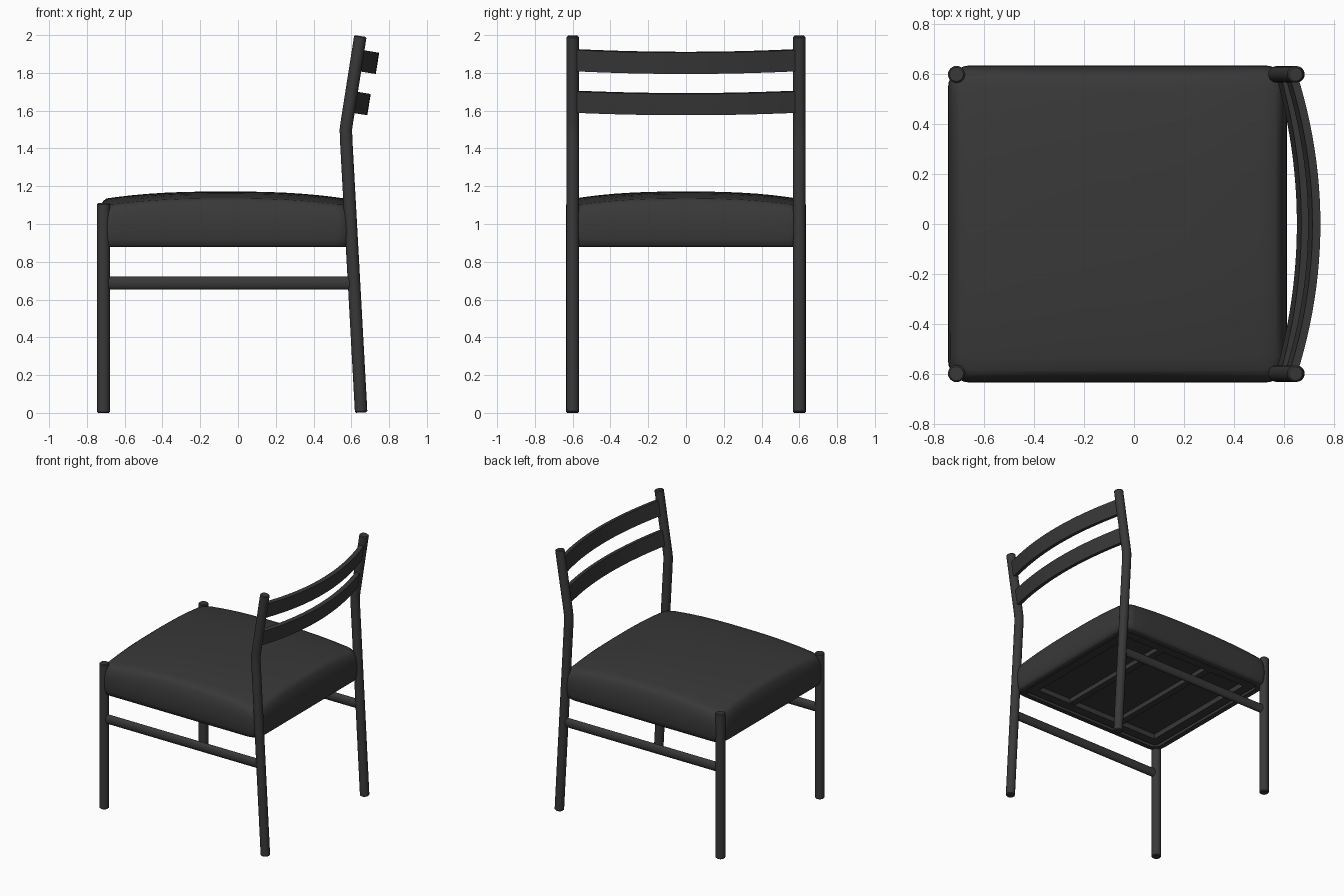
import bpy, bmesh
from math import sin, cos, pi
from mathutils import Vector

cube = bpy.data.objects.get("Cube")
if cube:
    bpy.data.objects.remove(cube, do_unlink=True)


def material(name, value):
    m = bpy.data.materials.new(name)
    m.use_nodes = True
    m.diffuse_color = (value, value, value, 1)
    m.node_tree.nodes["Principled BSDF"].inputs["Base Color"].default_value = (value, value, value, 1)
    return m


charcoal = material("charcoal", 0.04)


def loft(name, rings, angle=40):
    """Skin a list of equal-length rings and cap both ends."""
    bm = bmesh.new()
    loops = [[bm.verts.new(p) for p in ring] for ring in rings]
    n = len(loops[0])
    for a, b in zip(loops, loops[1:]):
        for i in range(n):
            j = (i + 1) % n
            bm.faces.new((a[i], a[j], b[j], b[i]))
    bm.faces.new(loops[0][::-1])
    bm.faces.new(loops[-1])
    bmesh.ops.recalc_face_normals(bm, faces=bm.faces)
    mesh = bpy.data.meshes.new(name)
    bm.to_mesh(mesh)
    bm.free()
    mesh.materials.append(charcoal)
    ob = bpy.data.objects.new(name, mesh)
    bpy.context.collection.objects.link(ob)
    bpy.ops.object.select_all(action='DESELECT')
    ob.select_set(True)
    bpy.context.view_layer.objects.active = ob
    bpy.ops.object.shade_smooth_by_angle(angle=angle * pi / 180)
    return ob


def post(name, path, y, radius, sides=24):
    """Round post along a path of (x, z) points, with eased ends."""
    pts = [Vector((x, y, z)) for x, z in path]
    ends = [(pts[1] - pts[0]).normalized(), (pts[-1] - pts[-2]).normalized()]
    ease = 0.006
    stations = [(pts[0], ends[0], radius - ease), (pts[0] + ends[0] * ease, ends[0], radius)]
    for a, p, b in zip(pts, pts[1:], pts[2:]):
        stations.append((p, (b - a).normalized(), radius))
    stations += [(pts[-1] - ends[1] * ease, ends[1], radius), (pts[-1], ends[1], radius - ease)]
    rings = []
    for p, t, r in stations:
        side = Vector((0, 1, 0))
        other = t.cross(side)
        rings.append([p + r * (cos(k * 2 * pi / sides) * side + sin(k * 2 * pi / sides) * other)
                      for k in range(sides)])
    loft(name, rings)


def bar(name, x0, x1, y0, y1, z0, z1):
    loft(name, [[(x0, y0, z), (x1, y0, z), (x1, y1, z), (x0, y1, z)] for z in (z0, z1)])


# Legs and side stretchers
for side, y in (("left", 0.6), ("right", -0.6)):
    post(f"front_leg_{side}", [(-0.712, 0), (-0.712, 1.11)], y, 0.034)
    post(f"back_leg_{side}", [(0.652, 0.002), (0.573, 1.44), (0.571, 1.5), (0.578, 1.55),
                              (0.648, 1.995)], y, 0.033)
    rings = []
    for x in (-0.7, 0.61):
        rings.append([(x, y + 0.022 * cos(k * pi / 10), 0.687 + 0.035 * sin(k * pi / 10))
                      for k in range(20)])
    loft(f"side_stretcher_{side}", rings)

# Curved back slats, leaning with the upper posts
lean = Vector((0.158, 0, 0.987))
outward = Vector((0.987, 0, -0.158))
for name, x, z, bow in (("upper_back_slat", 0.629, 1.868, 0.095),
                        ("lower_back_slat", 0.594, 1.648, 0.085)):
    rings = []
    for k in range(25):
        u = k / 12 - 1
        mid = Vector((x, 0.6 * u, z)) + outward * bow * (1 - u * u)
        across = (outward + Vector((0, 2 * bow * u / 0.6, 0))).normalized()
        rings.append([mid + across * 0.016 * a + lean * 0.057 * b
                      for a, b in ((-1, -1), (1, -1), (1, 1), (-1, 1))])
    loft(name, rings)

# Seat cushion: rounded rectangle rings from the hollow underside up and over the crown
CX, HX, HY = -0.066, 0.68, 0.636


def outline(inset, z=None, corner=0.09, steps=6, edge=10):
    hx, hy = HX - inset, HY - inset
    r = min(max(corner - inset * 0.5, 0.02), hx, hy)
    pts = []
    for q, (sx, sy) in enumerate(((1, 1), (-1, 1), (-1, -1), (1, -1))):
        for k in range(steps + 1):
            a = (q + k / steps) * pi / 2
            pts.append(Vector((sx * (hx - r) + r * cos(a), sy * (hy - r) + r * sin(a))))
        nx, ny = ((-1, 1), (-1, -1), (1, -1), (1, 1))[q]
        a = (q + 1) * pi / 2
        end = Vector((nx * (hx - r) + r * cos(a), ny * (hy - r) + r * sin(a)))
        start = pts[-1].copy()
        pts += [start.lerp(end, k / edge) for k in range(1, edge)]
    ring = []
    for p in pts:
        crown = 1.172 - 0.045 * abs(p.x / HX) ** 2.6 - 0.045 * abs(p.y / HY) ** 2.6
        height = z if z is not None else crown
        ring.append((CX + p.x, p.y, height))
    return ring


def blend(a, b, t):
    return [tuple(Vector(p).lerp(Vector(q), t)) for p, q in zip(a, b)]


body = [outline(0.06, 0.93), outline(0.06, 0.878), outline(0.022, 0.878), outline(0.01, 0.888),
        outline(0.003, 0.92), outline(0, 0.97), outline(0.002, 1.02), outline(0.009, 1.06)]
top_edge = outline(0.05)
shoulder = outline(0.009, 1.06)
for t, lift in ((0.3, 0.62), (0.62, 0.88)):
    body.append([(p[0], p[1], s[2] + (p[2] - s[2]) * lift)
                 for p, s in zip(outline(0.009 + 0.041 * t), shoulder)])
body.append(top_edge)
body += [outline(d) for d in (0.1, 0.17, 0.26, 0.36, 0.46, 0.55, 0.61)]
loft("seat_cushion", body, 50)

# Seat frame and cross slats under the cushion
X0, X1, Y0 = CX - 0.61, CX + 0.61, 0.565
for side, s in (("left", 1), ("right", -1)):
    bar(f"seat_rail_{side}", X0, X1, *sorted((s * Y0, s * (Y0 - 0.07))), 0.89, 0.935)
for name, x in (("front", X0), ("back", X1 - 0.07)):
    bar(f"seat_rail_{name}", x, x + 0.07, -Y0 + 0.07, Y0 - 0.07, 0.89, 0.935)
for name, x in (("front", -0.28), ("back", 0.16)):
    bar(f"cross_slat_{name}", x - 0.025, x + 0.025, -Y0 + 0.07, Y0 - 0.07, 0.895, 0.935)
